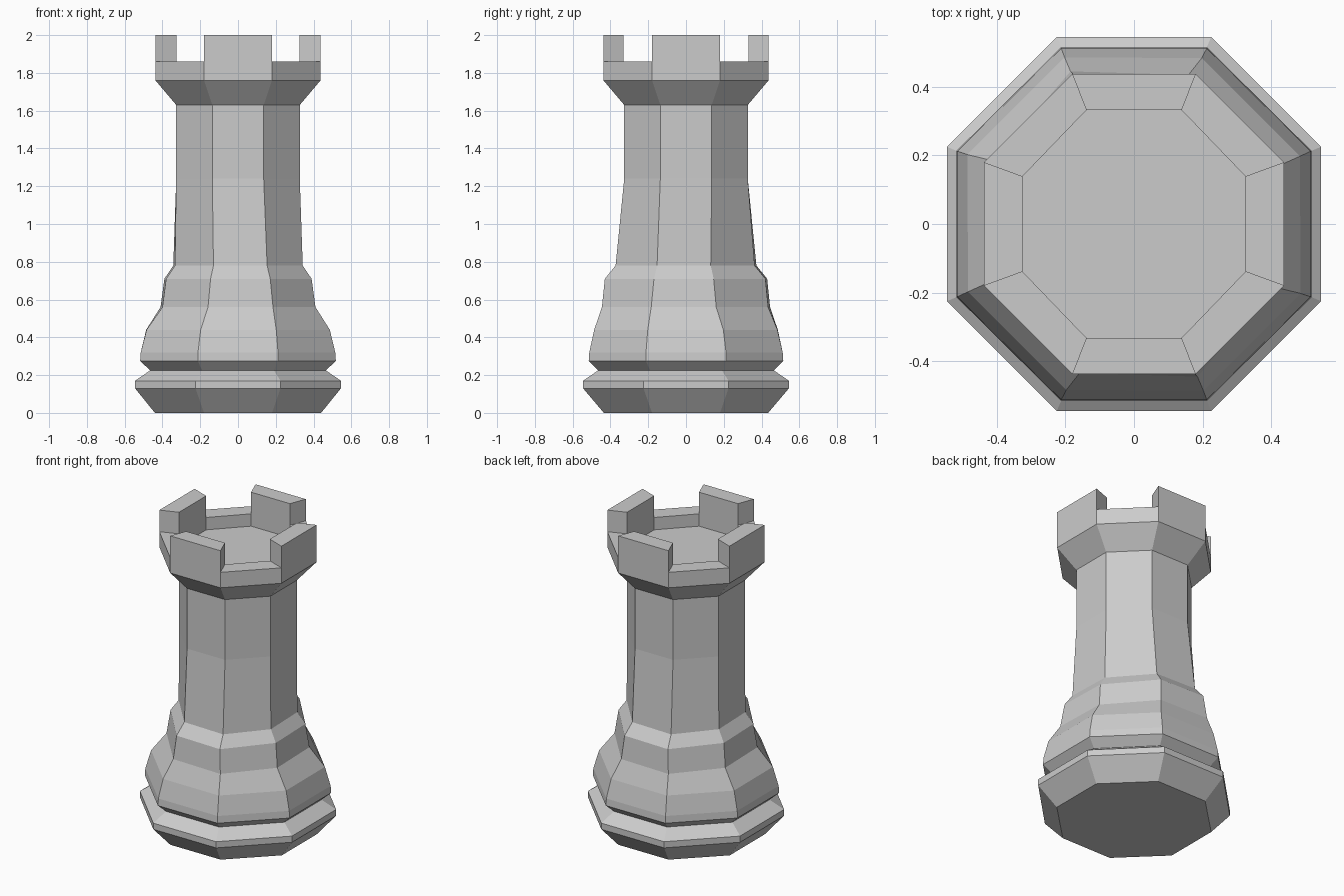
import bpy, bmesh

if "Cube" in bpy.data.objects:
    bpy.data.objects.remove(bpy.data.objects["Cube"])

# Octagonal profile: height, half width in x, half depth in y, half side length, diagonal skew
RINGS = [
    (0.00, 0.44, 0.435, 0.18, 0),
    (0.13, 0.545, 0.545, 0.225, 0),
    (0.17, 0.545, 0.545, 0.225, 0),
    (0.225, 0.465, 0.465, 0.19, 0),
    (0.275, 0.518, 0.515, 0.213, 0),
    (0.32, 0.515, 0.512, 0.212, 0),
    (0.44, 0.485, 0.485, 0.20, 0.005),
    (0.56, 0.405, 0.44, 0.172, 0.03),
    (0.71, 0.385, 0.425, 0.158, 0.03),
    (0.78, 0.338, 0.368, 0.142, 0.033),
    (1.24, 0.327, 0.327, 0.136, 0),
    (1.63, 0.327, 0.327, 0.136, 0),
    (1.76, 0.437, 0.437, 0.18, 0),
    (1.86, 0.437, 0.437, 0.18, 0),   # outer rim
    (1.86, 0.325, 0.332, 0.139, 0),  # inner rim
    (1.78, 0.325, 0.332, 0.139, 0),  # sunken floor
]
RIM = 13
MERLON_HEIGHT = 0.14


def add_ring(bm, z, ax, ay, h, skew):
    pts = [(ax, -h), (ax, h), (h, ay), (-h, ay),
           (-ax, h), (-ax, -h), (-h, -ay), (h, -ay)]
    return [bm.verts.new((x - skew * y, y - skew * x, z)) for x, y in pts]


# Tower body: stacked rings joined by flat faces
bm = bmesh.new()
rings = [add_ring(bm, *r) for r in RINGS]
merlons = []
for k, (low, high) in enumerate(zip(rings, rings[1:])):
    for i in range(8):
        j = (i + 1) % 8
        face = bm.faces.new((low[i], low[j], high[j], high[i]))
        if k == RIM and i % 2 == 0:
            merlons.append(face)
bm.faces.new(rings[0][::-1])
bm.faces.new(rings[-1])

# Battlements: raise every other rim face
raised = bmesh.ops.extrude_discrete_faces(bm, faces=merlons)["faces"]
bmesh.ops.translate(bm, verts=list({v for f in raised for v in f.verts}),
                    vec=(0, 0, MERLON_HEIGHT))
bmesh.ops.recalc_face_normals(bm, faces=bm.faces[:])

mesh = bpy.data.meshes.new("rook_tower")
bm.to_mesh(mesh)
bm.free()
bpy.context.collection.objects.link(bpy.data.objects.new("rook_tower", mesh))
